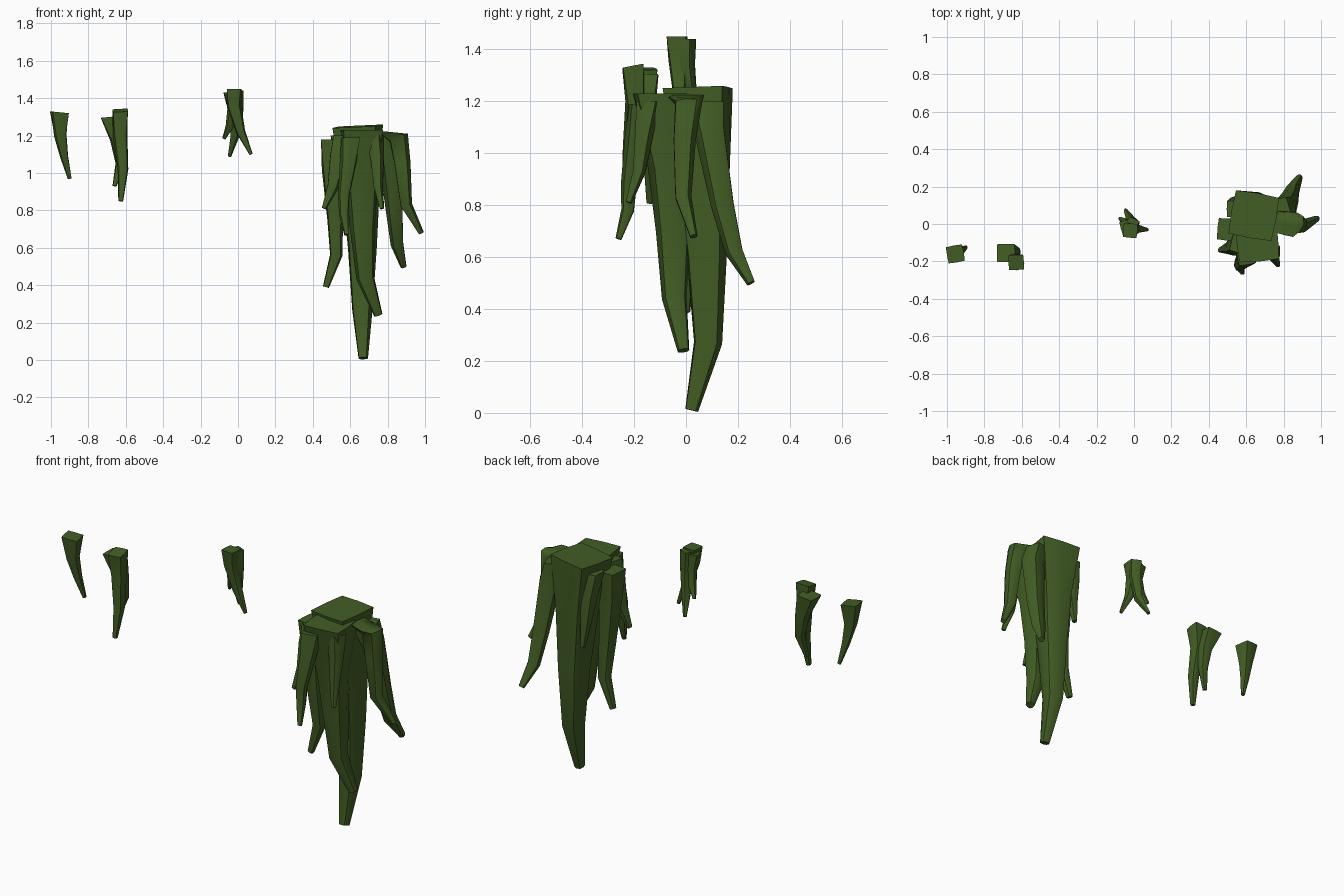
import bpy, bmesh, math
from mathutils import Vector

green = bpy.data.materials.new("moss_green")
green.diffuse_color = (0.055, 0.11, 0.018, 1)


def strand(name, pts, yaw=45, tilt=(0, 0), sides=8):
    """Tapered hanging strand: square cut top that rounds off downwards."""
    bm = bmesh.new()
    centres = [Vector(p[:3]) for p in pts]
    rings = []
    for i, p in enumerate(pts):
        a, b = centres[max(i - 1, 0)], centres[min(i + 1, len(pts) - 1)]
        t = (b - a).normalized()
        if i == 0:
            t = Vector((tilt[0], tilt[1], -1)).normalized()
        yw = math.radians(yaw)
        u = Vector((math.cos(yw), math.sin(yw), 0))
        u = (u - t * u.dot(t)).normalized()
        v = t.cross(u)
        mid = 0.74 if i == 0 else 0.92
        ring = []
        for k in range(sides):
            ang = 2 * math.pi * k / sides
            r = p[3] * (mid if k % 2 else 1)
            ring.append(bm.verts.new(centres[i] + (u * math.cos(ang) + v * math.sin(ang)) * r))
        rings.append(ring)
    for r0, r1 in zip(rings, rings[1:]):
        for k in range(sides):
            n = (k + 1) % sides
            bm.faces.new((r0[k], r0[n], r1[n], r1[k]))
    bm.faces.new(rings[0])
    bm.faces.new(rings[-1])
    bmesh.ops.recalc_face_normals(bm, faces=bm.faces)
    me = bpy.data.meshes.new(name)
    bm.to_mesh(me)
    bm.free()
    me.materials.append(green)
    ob = bpy.data.objects.new(name, me)
    bpy.context.collection.objects.link(ob)
    bpy.ops.object.select_all(action='DESELECT')
    ob.select_set(True)
    bpy.context.view_layer.objects.active = ob
    bpy.ops.object.shade_smooth_by_angle(angle=math.radians(50))


# Large cluster: two thick trunks
strand("back_trunk", [(.64, .045, 1.25, .165), (.655, .065, .95, .115), (.665, .08, .6, .085),
                      (.665, .085, .27, .06), (.67, .022, .01, .028)], 35, (.05, .03))
strand("front_trunk", [(.66, -.09, 1.23, .15), (.66, -.06, .95, .095), (.665, -.05, .7, .072),
                       (.68, -.045, .44, .052), (.75, -.01, .24, .025)], 50)

# Large cluster: side strands
strand("right_strand", [(.81, .0, 1.22, .08), (.86, .01, 1.19, .058), (.88, -.005, 1.05, .048),
                        (.90, -.01, .83, .035), (.98, .03, .68, .016)], 30, (-.1, 0))
strand("right_back_strand", [(.77, .07, 1.2, .085), (.81, .09, 1.08, .065), (.835, .14, .8, .05),
                             (.85, .185, .62, .038), (.885, .25, .5, .018)], 60)
strand("left_strand", [(.505, -.03, 1.18, .08), (.505, -.03, 1.02, .062), (.52, -.02, .75, .046),
                       (.525, .0, .56, .036), (.47, .0, .39, .018)], 40)
strand("left_front_strand", [(.58, -.1, 1.2, .08), (.54, -.12, 1.08, .055), (.51, -.13, .93, .035),
                             (.46, -.14, .81, .014)], 30)
strand("front_strand", [(.6, -.17, 1.19, .065), (.59, -.19, 1.07, .05), (.565, -.22, .88, .034),
                        (.565, -.225, .78, .027), (.58, -.26, .67, .013)], 55)
strand("front_right_strand", [(.73, -.14, 1.2, .055), (.745, -.16, 1.08, .04),
                              (.75, -.18, .93, .027), (.77, -.22, .81, .013)], 25)
strand("back_left_strand", [(.54, .08, 1.2, .06), (.55, .11, 1.05, .045),
                            (.555, .125, .92, .03), (.56, .15, .78, .014)], 45)

# Small middle group
strand("middle_right_strand", [(-.02, -.035, 1.45, .052), (-.02, -.03, 1.36, .041),
                               (.015, -.025, 1.22, .026), (.07, -.03, 1.1, .01)], 40)
strand("middle_back_strand", [(-.01, .0, 1.44, .042), (-.005, .0, 1.34, .037),
                              (-.015, .02, 1.2, .026), (-.045, .075, 1.09, .01)], 20)
strand("middle_left_strand", [(-.035, -.015, 1.43, .05), (-.025, -.01, 1.34, .036),
                              (-.045, .005, 1.25, .024), (-.075, .03, 1.185, .01)], 60)

# Left pair
strand("left_pair_tall", [(-.63, -.205, 1.335, .056), (-.63, -.195, 1.2, .042),
                          (-.615, -.215, 1.02, .031), (-.627, -.235, .85, .014)], 48, (.05, .2))
strand("left_pair_short", [(-.685, -.155, 1.3, .066), (-.645, -.155, 1.18, .042),
                           (-.63, -.15, 1.05, .027), (-.66, -.17, .93, .012)], 45, (.1, 0))

# Far left single
strand("far_left_strand", [(-.955, -.16, 1.325, .062), (-.95, -.16, 1.2, .037),
                           (-.93, -.145, 1.09, .024), (-.9, -.125, .97, .011)], 55, (-.1, 0))
